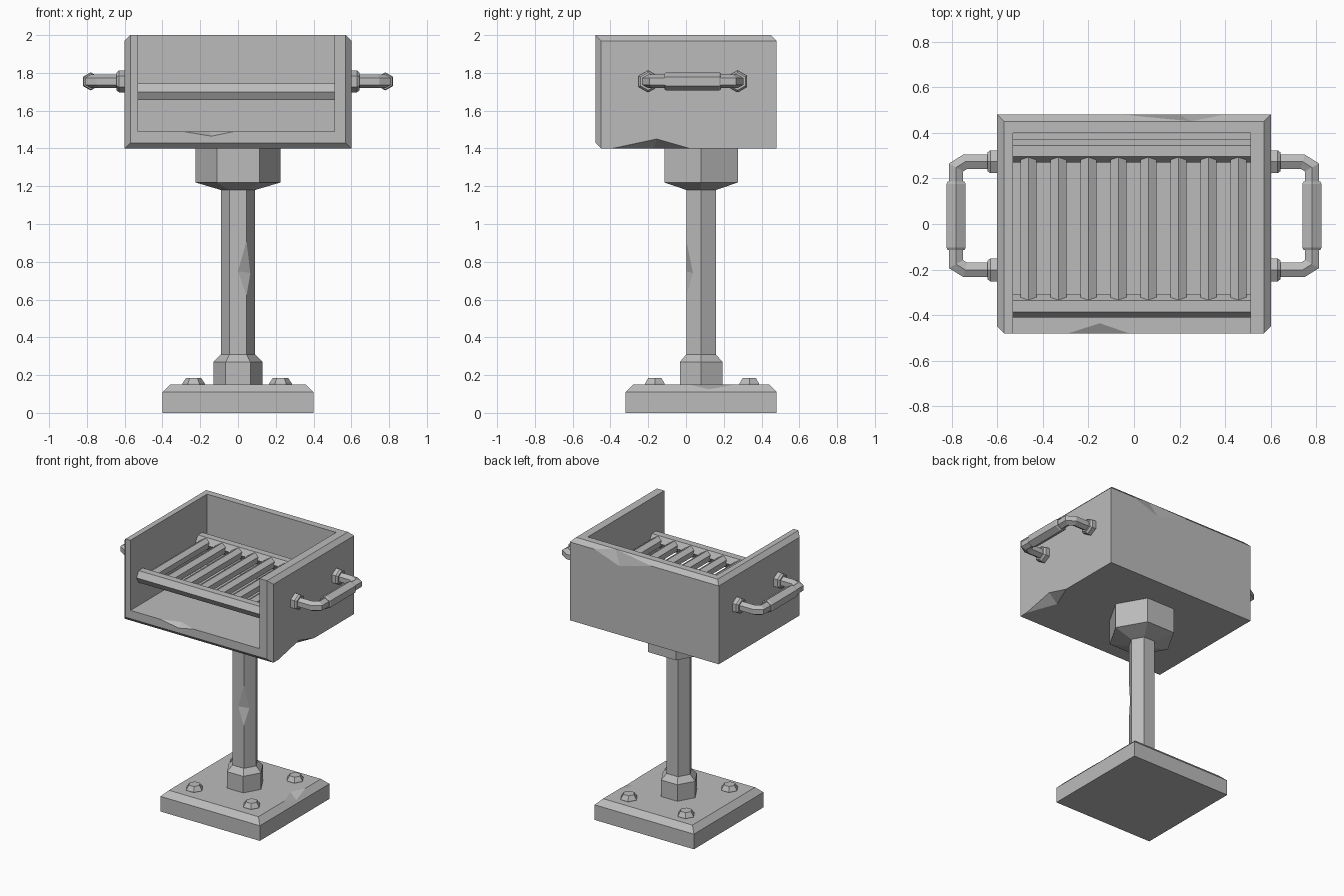
import bpy
import bmesh
from math import cos, sin, pi
from mathutils import Vector

default = bpy.data.objects.get("Cube")
if default:
    bpy.data.objects.remove(default, do_unlink=True)

grey = bpy.data.materials.new("cast_iron_grey")
grey.use_nodes = True
grey.diffuse_color = (0.5, 0.5, 0.5, 1)
grey.node_tree.nodes["Principled BSDF"].inputs["Base Color"].default_value = (0.5, 0.5, 0.5, 1)

X, Y, Z = Vector((1, 0, 0)), Vector((0, 1, 0)), Vector((0, 0, 1))


def finish(name, bm):
    bmesh.ops.recalc_face_normals(bm, faces=bm.faces)
    mesh = bpy.data.meshes.new(name)
    bm.to_mesh(mesh)
    bm.free()
    mesh.materials.append(grey)
    obj = bpy.data.objects.new(name, mesh)
    bpy.context.collection.objects.link(obj)
    return obj


def skin(name, rings):
    """Join equal rings of points into a capped tube."""
    bm = bmesh.new()
    loops = [[bm.verts.new(p) for p in ring] for ring in rings]
    n = len(loops[0])
    for a, b in zip(loops, loops[1:]):
        for i in range(n):
            j = (i + 1) % n
            bm.faces.new((a[i], a[j], b[j], b[i]))
    bm.faces.new(loops[0])
    bm.faces.new(loops[-1])
    return finish(name, bm)


def hex_rod(name, origin, axis, corner, profile):
    """Six-sided rod; profile holds (distance, radius), corner is where a ridge points."""
    side = axis.cross(corner)
    rings = [[Vector(origin) + axis * t
              + (corner * cos(k * pi / 3) + side * sin(k * pi / 3)) * r
              for k in range(6)] for t, r in profile]
    return skin(name, rings)


def block(name, low, high, bevel=0, chosen=None):
    """Box between two corners, chamfering the edges the rule picks by midpoint."""
    bm = bmesh.new()
    bmesh.ops.create_cube(bm, size=1)
    low, high = Vector(low), Vector(high)
    if chosen:
        edges = [e for e in bm.edges if chosen(*(e.verts[0].co + e.verts[1].co))]
    for v in bm.verts:
        v.co = [l + (c + 0.5) * (h - l) for l, c, h in zip(low, v.co, high)]
    if chosen:
        bmesh.ops.bevel(bm, geom=edges, offset=bevel, offset_type='OFFSET',
                        segments=1, profile=0.5, affect='EDGES')
    return finish(name, bm)


def wedge(*points):
    bm = bmesh.new()
    for p in points:
        bm.verts.new(p)
    bmesh.ops.convex_hull(bm, input=bm.verts)
    return finish("chip_cutter", bm)


def carve(obj, cutters):
    """Subtract the cutters for good and delete them."""
    for cutter in cutters:
        cutter.hide_render = True
        mod = obj.modifiers.new("cut", 'BOOLEAN')
        mod.operation, mod.solver, mod.object = 'DIFFERENCE', 'EXACT', cutter
    graph = bpy.context.evaluated_depsgraph_get()
    graph.update()
    mesh = bpy.data.meshes.new_from_object(obj.evaluated_get(graph))
    obj.modifiers.clear()
    obj.data = mesh
    for cutter in cutters:
        bpy.data.objects.remove(cutter, do_unlink=True)


# Base plate with a chamfered top and a worn spot
base = block("base_plate", (-0.4, -0.32, 0), (0.4, 0.48, 0.15), 0.04,
             lambda x, y, z: z > 0.5 and abs(x) + abs(y) > 0.5)
carve(base, [wedge((0.36, 0.02, 0.15), (0.36, 0.26, 0.15), (0.385, 0.12, 0.125),
                   (0.31, 0.16, 0.15), (0.41, 0.14, 0.18))])

# Base bolts
for x in (-0.235, 0.225):
    for y in (-0.165, 0.335):
        hex_rod("base_bolt", (x, y, 0.14), Z, X, [(0, 0.06), (0.015, 0.06), (0.045, 0.04)])

# Post, foot collar and head socket
post = hex_rod("post", (0, 0.08, 0), Z, X, [(0.14, 0.09), (1.3, 0.09)])
carve(post, [wedge((0.045, 0.002, 0.91), (0.045, 0.002, 0.62), (0, 0.002, 0.75),
                   (0.065, 0.037, 0.74), (0.07, -0.03, 0.75))])
hex_rod("foot_collar", (0, 0.08, 0), Z, X, [(0.14, 0.13), (0.27, 0.13), (0.31, 0.09)])
hex_rod("head_socket", (0, 0.08, 0), Z, X, [(1.18, 0.09), (1.22, 0.225), (1.41, 0.225)])

# Firebox, open at the front and top, with chipped edges
firebox = block("firebox", (-0.6, -0.48, 1.4), (0.6, 0.48, 2), 0.03,
                lambda x, y, z: (z > 0.5 and y > -0.5) or (y < -0.5 and z < 0.5))
carve(firebox, [
    block("inner_cutter", (-0.53, -0.7, 1.49), (0.51, 0.4, 2.2)),
    wedge((0.6, -0.39, 1.4), (0.6, 0.02, 1.4), (0.6, -0.155, 1.45),
          (0.52, -0.17, 1.4), (0.65, -0.155, 1.35)),
    wedge((-0.05, 0.48, 1.97), (0.4, 0.48, 1.97), (0.2, 0.48, 1.9),
          (0.25, 0.45, 2), (0.2, 0.54, 2.03)),
    wedge((-0.29, -0.48, 1.49), (-0.02, -0.48, 1.49), (-0.14, -0.48, 1.465),
          (-0.15, -0.435, 1.49), (-0.14, -0.52, 1.53)),
])

# Grate: two cross bars carrying eight ridged bars
for name, y in (("front_cross_bar", -0.36), ("back_cross_bar", 0.32)):
    hex_rod(name, (-0.54, y, 1.7), X, Y, [(0, 0.05), (1.06, 0.05)])
for i in range(8):
    hex_rod("grate_bar", (-0.463 + i * 0.1315, -0.36, 1.7), Y, Z, [(0, 0.04), (0.68, 0.04)])

# Side handles: bent hexagonal tube, grip and wall flanges
middle, reach, height = 0.036, 0.237, 1.755
for s, label in ((1, "left"), (-1, "right")):
    half = [(0.59, reach), (0.74, reach), (0.78, reach - 0.025)]
    path = half + [(x, -y) for x, y in reversed(half)]
    path = [Vector((s * x, y + middle, height)) for x, y in path]
    rings = []
    for i, p in enumerate(path):
        before = (p - path[max(i - 1, 0)]).normalized()
        after = (path[min(i + 1, len(path) - 1)] - p).normalized()
        tangent = (before + after).normalized()
        stretch = 1 / max(tangent.dot(before), tangent.dot(after))
        side = Z.cross(tangent) * stretch
        rings.append([p + (Z * cos(k * pi / 3) + side * sin(k * pi / 3)) * 0.036
                      for k in range(6)])
    skin(label + "_handle", rings)
    hex_rod(label + "_handle_grip", (s * 0.78, middle, height), Y, Z,
            [(-0.15, 0.042), (-0.14, 0.048), (0.14, 0.048), (0.15, 0.042)])
    for y in (middle - reach, middle + reach):
        hex_rod(label + "_handle_flange", (s * 0.59, y, height), X * s, Z,
                [(0, 0.058), (0.04, 0.058), (0.053, 0.047)])
